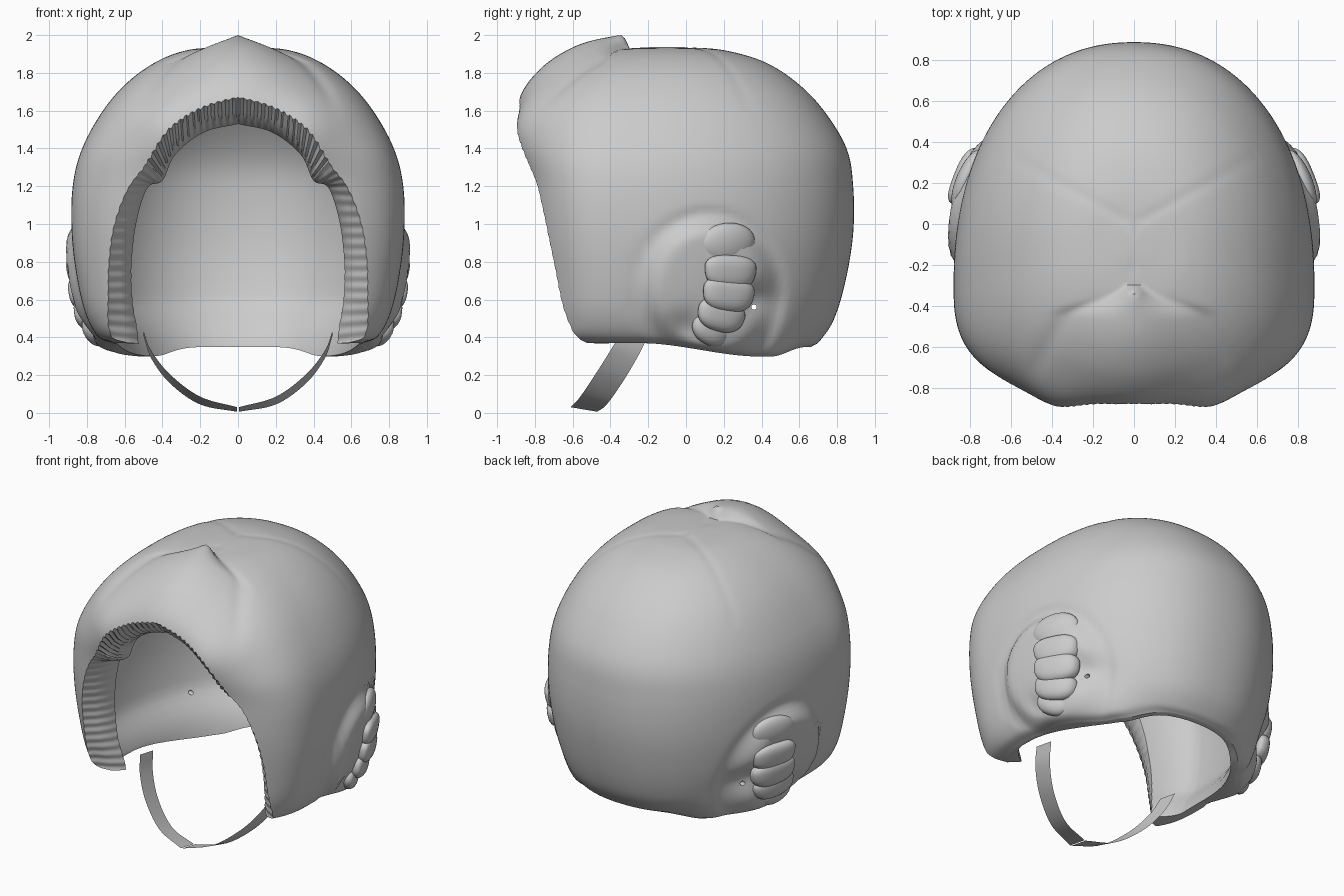
import bpy, bmesh, math
from mathutils import Vector

cube = bpy.data.objects.get("Cube")
if cube:
    bpy.data.objects.remove(cube, do_unlink=True)

grey = bpy.data.materials.new("neutral_grey")
grey.use_nodes = True
grey.diffuse_color = (0.6, 0.6, 0.6, 1)
grey.node_tree.nodes["Principled BSDF"].inputs["Base Color"].default_value = (0.6, 0.6, 0.6, 1)


def smooth(lo, hi, v):
    t = min(1, max(0, (v - lo) / (hi - lo)))
    return t * t * (3 - 2 * t)


def bump(u, v, size):
    return math.exp(-(u * u + v * v) / size ** 2)


def spline(points, count):
    """Resample a list of tuples along a Catmull-Rom curve."""
    pts = [Vector(p) for p in points]
    out = []
    for k in range(count):
        f = k / (count - 1) * (len(pts) - 1)
        i = min(int(f), len(pts) - 2)
        t = f - i
        b, c = pts[i], pts[i + 1]
        a = pts[i - 1] if i else b * 2 - c
        d = pts[i + 2] if i + 2 < len(pts) else c * 2 - b
        out.append(0.5 * (2 * b + (c - a) * t + (2 * a - 5 * b + 4 * c - d) * t ** 2
                          + (3 * b - a - 3 * c + d) * t ** 3))
    return out


def make(name, bm):
    bmesh.ops.recalc_face_normals(bm, faces=bm.faces)
    mesh = bpy.data.meshes.new(name)
    bm.to_mesh(mesh)
    bm.free()
    mesh.materials.append(grey)
    ob = bpy.data.objects.new(name, mesh)
    bpy.context.collection.objects.link(ob)
    return ob


def loft(name, rings, poles=None):
    """Skin closed rings; the ends are fans to the poles, or flat caps."""
    bm = bmesh.new()
    vs = [[bm.verts.new(p) for p in ring] for ring in rings]
    n = len(vs[0])
    for a, b in zip(vs, vs[1:]):
        for i in range(n):
            bm.faces.new((a[i], a[(i + 1) % n], b[(i + 1) % n], b[i]))
    for e, ring in enumerate((vs[0], vs[-1])):
        if poles:
            tip = bm.verts.new(poles[e])
            for i in range(n):
                bm.faces.new((ring[i], ring[(i + 1) % n], tip))
        else:
            bm.faces.new(ring)
    return make(name, bm)


def finish(ob, angle):
    bpy.ops.object.select_all(action='DESELECT')
    ob.select_set(True)
    bpy.context.view_layer.objects.active = ob
    bpy.ops.object.shade_smooth_by_angle(angle=math.radians(angle))


# Shell sections: height, half width, back, front, centre
SECTIONS = [(.35, .66, .66, -.70, -.2), (.385, .74, .71, -.78, -.25), (.5, .80, .785, -.78, -.3),
            (.7, .85, .845, -.80, -.3), (.95, .88, .885, -.83, -.3), (1.2, .875, .885, -.85, -.3),
            (1.4, .825, .85, -.87, -.28), (1.6, .715, .73, -.84, -.22), (1.75, .585, .585, -.72, -.18),
            (1.86, .43, .41, -.56, -.14), (1.92, .27, .2, -.37, -.11), (1.937, .09, 0, -.19, -.1)]


def section_ring(s, n, power=2.85, gap=0, front_gap=0):
    z, a, back, front, mid = s
    ring = []
    for i in range(n):
        t = 2 * math.pi * i / n
        c, q = math.cos(t), math.sin(t)
        e = 2 / 2.2 if q > 0 else 2 / power
        ly = back - mid - gap if q > 0 else max(.02, mid - front - front_gap)
        ring.append(Vector((math.copysign(abs(c) ** e, c) * (a - gap),
                            mid + math.copysign(abs(q) ** e, q) * ly, z)))
    return ring


def sculpt(p):
    """Wavy hem, folded brow, crown seams and ear bulges."""
    x, y, z = p
    s = 1 if x > 0 else -1
    hem = .02 - .072 * smooth(-.25, .4, y) + .05 * smooth(.45, .63, y)
    p.z += hem * (1 - smooth(.36, .6, z))
    # brow fold fanning forward from a sharp tip
    t = -y - .3
    if t > 0 and z > 1.2:
        w = .05 + .2 * smooth(0, .15, t) + .6 * t
        k = smooth(0, .025, t) * smooth(1.3, 1.8, z) * .082
        p += Vector((0, -.4 * smooth(0, .2, t), .9)) * k * smooth(0, 1, 1 - abs(x) / w)
        p.z -= .012 * math.exp(-((abs(x) - w) / .06) ** 2) * smooth(1.5, 1.8, z) * smooth(.05, .15, t)
        p.y -= .05 * bump(abs(x) - .38, z - 1.5, .17) + .025 * bump(x, z - 1.63, .24)
    # seams meeting at the crown
    if z > 1.6:
        seam = abs(x) if y < 0 else abs(y - .55 * abs(x)) * .88
        p.z -= .004 * math.exp(-(seam / .03) ** 2) * smooth(-.28, -.2, y)
    # ear cup with a dished rear and lower front
    if abs(x) > .4 and z < 1.2:
        r = math.hypot((y - .12) / .35, (z - .66) / .37)
        push = .05 * (1 - smooth(.75, 1.03, r)) - .012 * math.exp(-((r - 1.08) / .07) ** 2)
        push -= .07 * bump(y - .37, z - .6, .09) + .035 * bump(y, z - .45, .08)
        p.x += s * push
    return p


rows = spline(SECTIONS, 110)
shell = loft("helmet_shell", [[sculpt(p) for p in section_ring(s, 180)] for s in rows],
             [(0, 0, .35), (0, -.1, 1.938)])

# Hollow inside, open at the bottom, with thick cheeks and a rolled hem
inner = [(-.1, *SECTIONS[1][1:])] + [(s[0] - .08, *s[1:]) for s in SECTIONS[2:-1]]
cavity = loft("cavity_cutter",
              [section_ring(s, 64, 2, .08 + .07 * (1 - smooth(.35, .6, s[0])), .21) for s in spline(inner, 40)],
              [(0, 0, -.12), (0, -.1, 1.85)])

# Face opening: outer edge (x, y, z) and inner edge (x, z), from brow to hem
EDGE = [(0, -.85, 1.665), (.19, -.88, 1.63), (.35, -.89, 1.53), (.49, -.83, 1.33), (.59, -.78, 1.19),
        (.665, -.74, 1.0), (.69, -.69, .8), (.695, -.65, .6), (.69, -.58, .4), (.69, -.56, .2)]
LIP = [(0, 1.53), (.18, 1.485), (.33, 1.37), (.40, 1.23), (.48, 1.19),
       (.54, 1.0), (.56, .8), (.55, .6), (.50, .38), (.50, .2)]
N = 180
edge, lip = spline(EDGE, N), spline(LIP, N)


def opening_ring(blend, depth, y=None, ruffle=0):
    half = []
    for k, (e, l) in enumerate(zip(edge, lip)):
        brow = k < N * .33
        f = blend + ruffle * (math.sin(k * 1.6) if brow else .5 * math.sin(k * 1.1))
        half.append(Vector((e.x + (l.x - e.x) * f, e.y + depth if y is None else y,
                            e.z + (l.y - e.z) * f)))
    half[0].x = 0
    return half + [Vector((-p.x, p.y, p.z)) for p in reversed(half[1:])]


opening = loft("opening_cutter", [opening_ring(-.05, 0, -1.2), opening_ring(-.05, -.03, None, .03),
                                  opening_ring(.15, .01, None, .06), opening_ring(.5, .05, None, .07),
                                  opening_ring(.82, .11, None, .04), opening_ring(1, .18),
                                  opening_ring(1, 0, -.3)])

# Small ear ports through both sides
bm = bmesh.new()
bmesh.ops.create_cone(bm, cap_ends=True, segments=12, radius1=.014, radius2=.014, depth=2.4)
for v in bm.verts:
    v.co = Vector((v.co.z, v.co.y + .36, v.co.x + .56))
ports = make("port_cutter", bm)

bpy.context.view_layer.objects.active = shell
for cutter in (cavity, opening, ports):
    cutter.hide_render = True
    mod = shell.modifiers.new("cut", 'BOOLEAN')
    mod.operation, mod.solver, mod.object = 'DIFFERENCE', 'EXACT', cutter
    bpy.ops.object.modifier_apply(modifier=mod.name)
    bpy.data.objects.remove(cutter, do_unlink=True)
finish(shell, 40)

# Puffed ear pads: centre (x, y, z), half width, half height, tilt, roundness
PADS = [(.81, .22, .89, .145, .115, .12, 1), (.82, .235, .745, .135, .09, -.05, .75),
        (.81, .225, .625, .135, .09, -.12, .75), (.785, .185, .515, .125, .085, -.25, .8),
        (.75, .13, .435, .105, .075, -.5, .9)]
for side, label in ((1, "left"), (-1, "right")):
    for i, (x, y, z, w, h, tilt, power) in enumerate(PADS):
        bm = bmesh.new()
        bmesh.ops.create_uvsphere(bm, u_segments=32, v_segments=20, radius=1)
        for v in bm.verts:
            c = Vector([math.copysign(abs(q) ** power, q) for q in v.co])
            a, b, d = c.x * .06, c.y * w * (1 + .1 * c.z), c.z * h
            b, d = b * math.cos(tilt) - d * math.sin(tilt), b * math.sin(tilt) + d * math.cos(tilt)
            v.co = (side * (x + a - .38 * b + .15 * d), y + b, z + d)
        finish(make(f"{label}_ear_pad_{i + 1}", bm), 60)

    # Chin strap half: a twisted ribbon meeting its twin under the chin
    path = spline([(.50, -.27, .42), (.46, -.33, .31), (.36, -.41, .18), (.2, -.49, .065), (.004, -.54, .018)], 24)
    bm = bmesh.new()
    grid = []
    for n, p in enumerate(path):
        twist = .012 + .012 * math.sin(math.pi * n / (len(path) - 1))
        grid.append([bm.verts.new((side * p.x, p.y + k * .07, p.z - k * twist)) for k in (-1, 0, 1)])
    for a, b in zip(grid, grid[1:]):
        for k in range(2):
            bm.faces.new((a[k], a[k + 1], b[k + 1], b[k]))
    finish(make(f"{label}_chin_strap", bm), 40)
